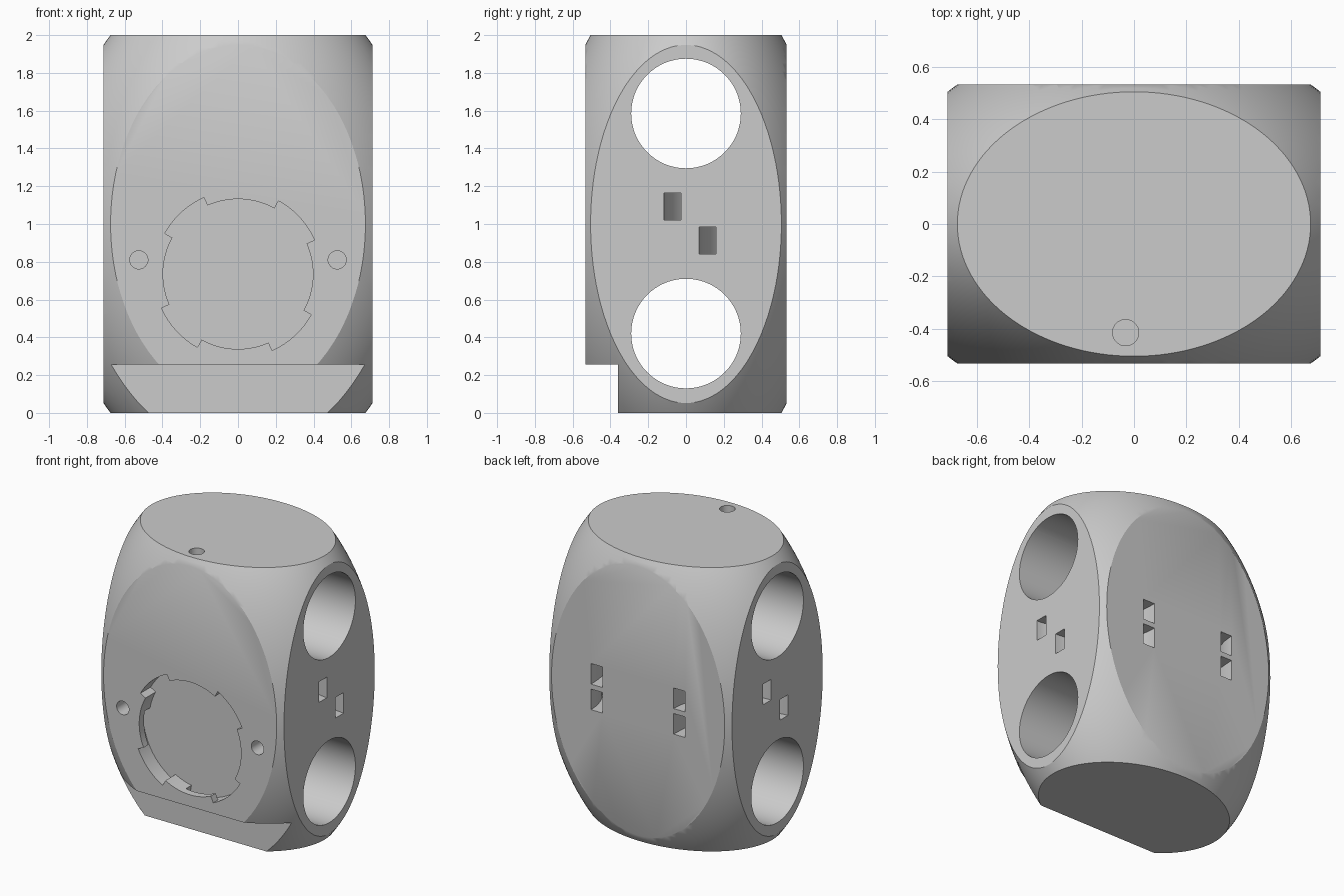
import bpy, bmesh
from math import sin, cos, radians, pi
from mathutils import Vector, Matrix

if "Cube" in bpy.data.objects:
    bpy.data.objects.remove(bpy.data.objects["Cube"])

grey = bpy.data.materials.new("plain_grey")
grey.use_nodes = True
COLOUR = (0.6, 0.6, 0.6, 1)
grey.diffuse_color = COLOUR
grey.node_tree.nodes["Principled BSDF"].inputs["Base Color"].default_value = COLOUR

W, D = 0.712, 0.533          # half width and half depth
GROW = 1.378                 # ellipsoid size relative to the block


def finish(bm, name):
    bmesh.ops.recalc_face_normals(bm, faces=bm.faces)
    mesh = bpy.data.meshes.new(name)
    bm.to_mesh(mesh)
    bm.free()
    mesh.materials.append(grey)
    obj = bpy.data.objects.new(name, mesh)
    bpy.context.collection.objects.link(obj)
    return obj


def box(name, lo, hi):
    lo, hi = Vector(lo), Vector(hi)
    bm = bmesh.new()
    bmesh.ops.create_cube(bm, size=1, matrix=Matrix.Translation((lo + hi) / 2)
                          @ Matrix.Diagonal((*(hi - lo), 1)))
    return finish(bm, name)


def cylinder(name, radius, start, end, segments=48):
    start, end = Vector(start), Vector(end)
    axis = end - start
    turn = axis.to_track_quat('Z', 'Y').to_matrix().to_4x4()
    bm = bmesh.new()
    bmesh.ops.create_cone(bm, cap_ends=True, segments=segments, radius1=radius,
                          radius2=radius, depth=axis.length,
                          matrix=Matrix.Translation((start + end) / 2) @ turn)
    return finish(bm, name)


def prism(name, points, offset):
    bm = bmesh.new()
    face = bm.faces.new([bm.verts.new(p) for p in points])
    geom = bmesh.ops.extrude_face_region(bm, geom=[face])["geom"]
    bmesh.ops.translate(bm, vec=offset, verts=[v for v in geom if isinstance(v, bmesh.types.BMVert)])
    return finish(bm, name)


def combine(body, tool, operation='DIFFERENCE'):
    mod = body.modifiers.new(tool.name, 'BOOLEAN')
    mod.operation, mod.solver, mod.object = operation, 'EXACT', tool
    bpy.ops.object.modifier_apply(modifier=mod.name)
    bpy.data.objects.remove(tool)


# Body: ellipsoid trimmed to a block
bm = bmesh.new()
bmesh.ops.create_uvsphere(bm, u_segments=128, v_segments=80, radius=GROW,
                          matrix=Matrix.Translation((0, 0, 1)) @ Matrix.Diagonal((W, D, 1, 1)))
body = finish(bm, "body")
bpy.context.view_layer.objects.active = body
body.select_set(True)
combine(body, box("block", (-W, -D, 0), (W, D, 2)), 'INTERSECT')

# Step along the lower front edge
combine(body, box("front_step", (-1, -1, -1), (1, -0.36, 0.255)))

# Two tunnels running from side to side
for z in (0.42, 1.585):
    combine(body, cylinder("tunnel", 0.29, (-1, 0, z), (1, 0, z), 96))


# Round bayonet socket in the front
def socket(name, wide, front, back):
    points = []
    for first, last, r in wide:
        steps = max(2, (last - first) // 3)
        points += [(r, first + (last - first) * i / steps) for i in range(steps + 1)]
    ring = [(r * cos(radians(a + q)), front, 0.735 + r * sin(radians(a + q)))
            for q in (0, 90, 180, 270) for r, a in points]
    return prism(name, ring, (0, back - front, 0))


OUTER, INNER = 0.443, 0.397
combine(body, socket("socket_mouth", [(24, 61, OUTER), (61, 114, INNER)], -0.6, -0.42))
combine(body, socket("socket_undercut", [(-10, 61, OUTER), (61, 80, INNER)], -0.48, -0.42))

# Small round holes
for x in (-0.525, 0.525):
    combine(body, cylinder("front_hole", 0.048, (x, -0.6, 0.81), (x, -0.42, 0.81), 32))
combine(body, cylinder("top_hole", 0.05, (-0.032, -0.415, 1.88), (-0.032, -0.415, 2.1), 32))


# Curved strap channels from each side to the back
def channel(side, reach, z):
    def arc(grow):
        rx, ry = 0.39 + grow, reach + grow
        curve = [(W - rx * sin(t), D - ry * cos(t)) for t in (pi / 2 * i / 24 for i in range(25))]
        return [(W + 0.1, D - ry)] + curve + [(W - rx, D + 0.1)]
    outline = arc(0.045) + arc(-0.045)[::-1]
    return prism("strap_channel", [(side * x, y, z) for x, y in outline], (0, 0, 0.145))


for side in (-1, 1):
    upper, lower = (0.605, 0.418) if side > 0 else (0.418, 0.605)
    combine(body, channel(side, upper, 1.02))
    combine(body, channel(side, lower, 0.84))

bpy.ops.object.shade_smooth_by_angle(angle=radians(30))
